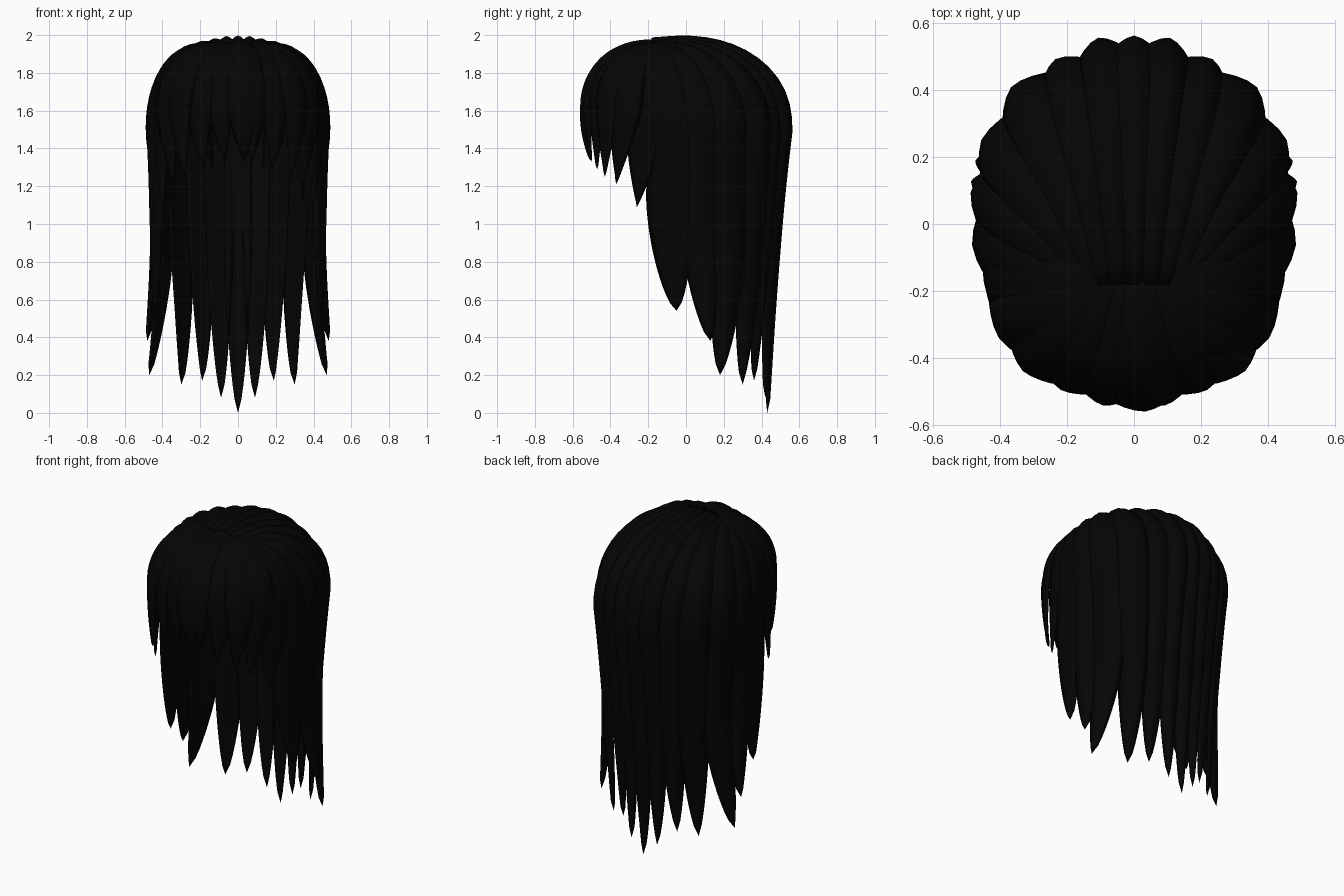
import bpy, bmesh, math
from mathutils import Vector

if "Cube" in bpy.data.objects:
    bpy.data.objects.remove(bpy.data.objects["Cube"])

mat = bpy.data.materials.new("black_hair")
mat.diffuse_color = (0.0015, 0.0015, 0.0015, 1)
mat.use_nodes = True
mat.node_tree.nodes["Principled BSDF"].inputs["Base Color"].default_value = mat.diffuse_color

RINGS, HALF = 36, 6


def dome(root, m, e, lift, steps=12):
    """Points from the root over the crown down to the widest point m."""
    r, m = Vector(root), Vector(m)
    pts = []
    for i in range(steps + 1):
        t = i / steps * math.pi / 2
        s, c = math.sin(t) ** (2 / e), max(0, math.cos(t)) ** (2 / e)
        p = r.lerp(m, s)
        p.z = m.z + (r.z - m.z) * c + lift * math.sin(math.pi * s)
        pts.append(p)
    return pts


def fall(a, b, c, steps=12):
    """Smooth drop from a through b to the tip c."""
    pts = []
    for i in range(1, steps + 1):
        t = i / steps
        la, lb, lc = 2 * (t - .5) * (t - 1), 4 * t * (1 - t), 2 * t * (t - .5)
        pts.append(Vector(a) * la + Vector(b) * lb + Vector(c) * lc)
    return pts


def resample(pts, n):
    d = [0]
    for p, q in zip(pts, pts[1:]):
        d.append(d[-1] + (q - p).length)
    out, k = [], 0
    for i in range(n):
        s = d[-1] * i / (n - 1)
        while k < len(d) - 2 and d[k + 1] < s:
            k += 1
        out.append(pts[k].lerp(pts[k + 1], (s - d[k]) / (d[k + 1] - d[k])))
    return out


def lock(name, root, m, mid, tip, width, thick=.05, taper=.62, root_w=.5, power=.65, e=2.4, lift=.022):
    """A crescent section swept from root to a pointed tip."""
    pts = resample(dome(root, m, e, lift) + fall(m, mid, tip), RINGS)
    bm = bmesh.new()
    rings = []
    for i, p in enumerate(pts[:-1]):
        u = i / (RINGS - 1)
        T = (pts[i + 1] - pts[max(i - 1, 0)]).normalized()
        O = Vector((p.x, p.y * .75, max(0, p.z - 1.45) * 1.3))
        S = T.cross(O).normalized()
        N = S.cross(T).normalized()
        if N.dot(O) < 0:
            N = -N
        g = root_w + (1 - root_w) * min(1, u / .3)
        if u > taper:
            g *= (1 - ((u - taper) / (1 - taper)) ** 1.5) ** power
        w, t = width * g / 2, thick * (.3 + .7 * g)
        xs = [-1 + 2 * k / HALF for k in range(HALF + 1)]
        sec = [(x, t * (1 - abs(x) ** 1.6) - t * .4) for x in xs]
        sec += [(x, t * .2 * (1 - x * x) - t * .4) for x in xs[-2:0:-1]]
        rings.append([bm.verts.new(p + S * (x * w) + N * n) for x, n in sec])
    end = bm.verts.new(pts[-1])
    cnt = len(rings[0])
    for a, b in zip(rings, rings[1:]):
        for k in range(cnt):
            j = (k + 1) % cnt
            bm.faces.new((a[k], a[j], b[j], b[k]))
    for k in range(cnt):
        bm.faces.new((rings[-1][k], rings[-1][(k + 1) % cnt], end))
    bm.faces.new(rings[0])
    bmesh.ops.recalc_face_normals(bm, faces=bm.faces)
    for f in bm.faces:
        f.smooth = True
    me = bpy.data.meshes.new(name)
    bm.to_mesh(me)
    bm.free()
    me.materials.append(mat)
    ob = bpy.data.objects.new(name, me)
    bpy.context.collection.objects.link(ob)


def both(name, root, m, mid, tip, *args, **kw):
    for side, s in (("right", 1), ("left", -1)):
        flip = [(s * v[0], v[1], v[2]) for v in (root, m, mid, tip)]
        lock(f"{name}_{side}", *flip, *args, **kw)


# long locks at the back and sides: root xy, widest xy, mid xy, tip, width
LONG = [
    ((.05, -.18), (.10, .53), (.10, .455), (.09, .42, .08), .15),
    ((.09, -.18), (.22, .47), (.20, .42), (.19, .36, .17), .17),
    ((.12, -.18), (.345, .39), (.31, .35), (.30, .30, .15), .20),
    ((.14, -.18), (.43, .24), (.40, .23), (.47, .18, .20), .23),
    ((.15, -.18), (.46, .09), (.435, .08), (.48, .13, .38), .23),
    ((.15, -.20), (.455, -.06), (.44, -.08), (.44, -.05, .54), .27),
]
lock("long_lock_centre", (0, -.18, 1.968), (0, .535, 1.5), (0, .465, .78), (0, .43, 0), .15)
for i, (r, m, c, tip, w) in enumerate(LONG):
    zr = 1.965 - .012 * i
    both(f"long_lock_{i + 1}", (*r, zr), (*m, 1.48), (*c, (1.48 + tip[2]) / 2 + .05), tip, w)

# fringe locks sweeping forward from the parting, thin and curling in at the tips
FRINGE = [
    ((.04, -.17), (.09, -.525), (.07, -.50, 1.33), .17),
    ((.07, -.17), (.21, -.48), (.18, -.47, 1.29), .19),
    ((.09, -.17), (.32, -.425), (.28, -.43, 1.25), .19),
    ((.11, -.17), (.39, -.325), (.34, -.37, 1.21), .21),
    ((.12, -.17), (.42, -.20), (.40, -.26, 1.09), .25),
]
for i, (r, m, tip, w) in enumerate(FRINGE):
    mid = ((m[0] + tip[0]) / 2 + .005, (m[1] + tip[1]) / 2 - .005, (1.6 + tip[2]) / 2)
    both(f"fringe_lock_{i + 1}", (*r, 1.95), (*m, 1.6), mid, tip, w, .035, .5, .6, .95, 2.15, 0)
lock("fringe_lock_centre", (.02, -.17, 1.96), (.03, -.54, 1.6), (.035, -.535, 1.47),
     (.03, -.50, 1.33), .23, .04, .5, .6, .9, 2.15, 0)
